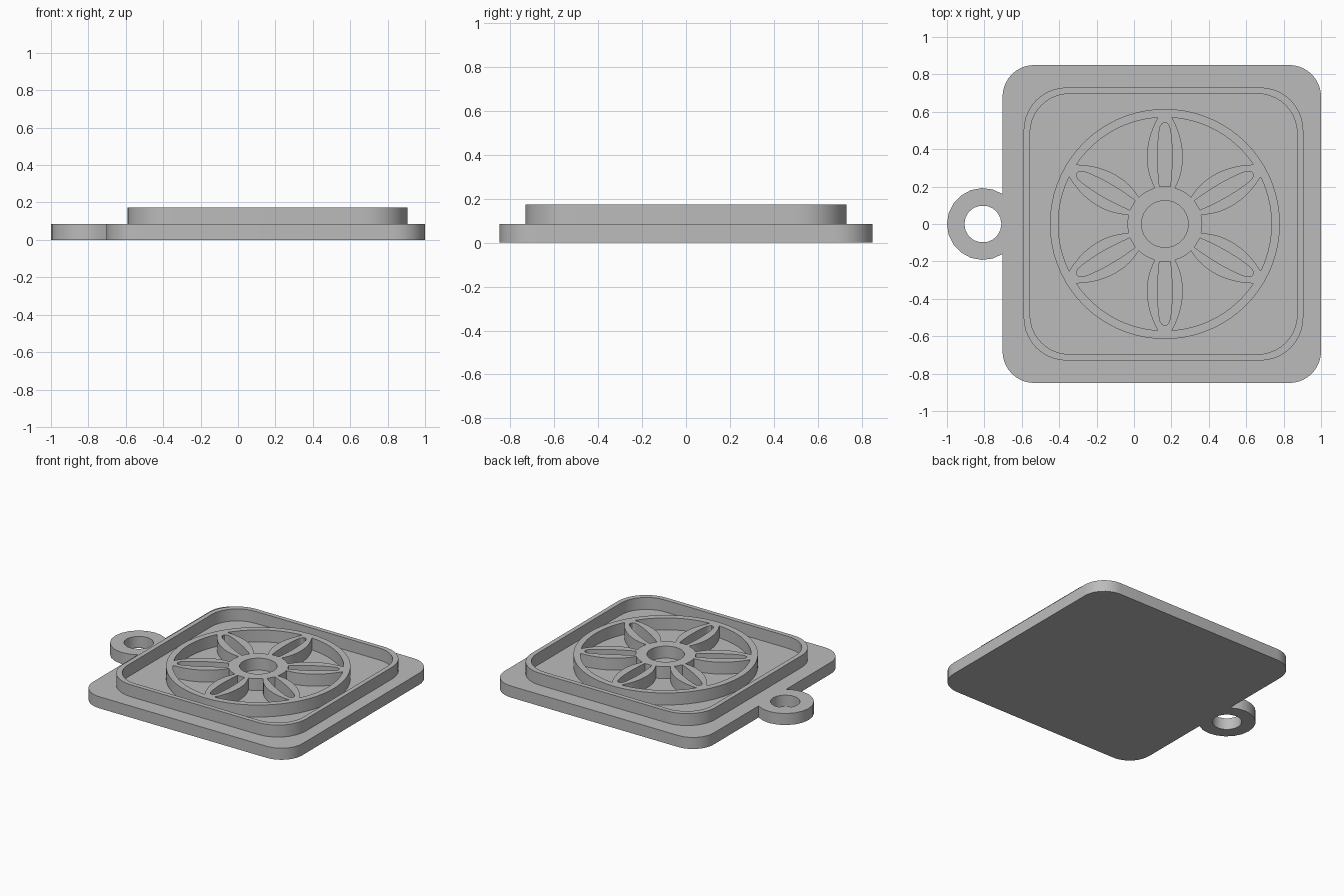
import bpy
import bmesh
from math import pi, cos, sin, asin, acos, radians

if "Cube" in bpy.data.objects:
    bpy.data.objects.remove(bpy.data.objects["Cube"], do_unlink=True)

BASE_TOP, RIM_TOP = 0.085, 0.173
WHEEL_X = 0.165
PLATE_LEFT = -0.703

grey = bpy.data.materials.new("plain grey")
grey.diffuse_color = (0.5, 0.5, 0.5, 1)
grey.use_nodes = True
grey.node_tree.nodes["Principled BSDF"].inputs["Base Color"].default_value = (0.5, 0.5, 0.5, 1)


def arc(r, a, b, n, cx=0.0, cy=0.0):
    """Points along an arc from angle a to b, both ends included."""
    return [(cx + r * cos(a + (b - a) * i / n), cy + r * sin(a + (b - a) * i / n))
            for i in range(n + 1)]


def circle(r, n, cx=0.0):
    return arc(r, 0, 2 * pi, n, cx)[:-1]


def rounded_rect(x0, x1, half_y, r):
    corners = [(x1 - r, half_y - r), (x0 + r, half_y - r),
               (x0 + r, r - half_y), (x1 - r, r - half_y)]
    return [p for i, (x, y) in enumerate(corners)
            for p in arc(r, i * pi / 2, (i + 1) * pi / 2, 10, x, y)]


def turn(points, a):
    return [(x * cos(a) - y * sin(a), x * sin(a) + y * cos(a)) for x, y in points]


def plate(name, loops, z0, z1, x=0.0):
    """Extrude a flat outline; loops inside the first become openings."""
    curve = bpy.data.curves.new(name + "_outline", "CURVE")
    curve.dimensions = "2D"
    curve.fill_mode = "BOTH"
    curve.extrude = (z1 - z0) / 2
    for loop in loops:
        spline = curve.splines.new("POLY")
        spline.points.add(len(loop) - 1)
        for point, (px, py) in zip(spline.points, loop):
            point.co = (px, py, 0, 1)
        spline.use_cyclic_u = True
    temp = bpy.data.objects.new(name + "_outline", curve)
    bpy.context.collection.objects.link(temp)
    bpy.context.view_layer.update()
    graph = bpy.context.evaluated_depsgraph_get()
    mesh = bpy.data.meshes.new_from_object(temp.evaluated_get(graph))
    bpy.data.objects.remove(temp, do_unlink=True)

    bm = bmesh.new()
    bm.from_mesh(mesh)
    bmesh.ops.remove_doubles(bm, verts=bm.verts, dist=0.0002)
    bmesh.ops.recalc_face_normals(bm, faces=bm.faces)
    bmesh.ops.translate(bm, verts=bm.verts, vec=(x, 0, (z0 + z1) / 2))
    bm.to_mesh(mesh)
    bm.free()
    mesh.name = name
    mesh.materials.clear()
    mesh.materials.append(grey)
    obj = bpy.data.objects.new(name, mesh)
    bpy.context.collection.objects.link(obj)
    bpy.ops.object.select_all(action="DESELECT")
    obj.select_set(True)
    bpy.context.view_layer.objects.active = obj
    bpy.ops.object.shade_smooth_by_angle(angle=radians(30))
    return obj


# Base plate
plate("base_plate", [rounded_rect(PLATE_LEFT, 1.0, 0.85, 0.17)], 0, BASE_TOP)

# Hanging loop, cut off flat where it meets the plate
LOOP_X, LOOP_R = -0.808, 0.192
meet = acos((PLATE_LEFT - LOOP_X) / LOOP_R)
plate("hanging_loop",
      [arc(LOOP_R, meet, 2 * pi - meet, 14, LOOP_X), circle(0.099, 18, LOOP_X)],
      0, BASE_TOP)

# Raised square rim
plate("square_rim",
      [rounded_rect(-0.59, 0.905, 0.73, 0.23), rounded_rect(-0.556, 0.872, 0.696, 0.21)],
      BASE_TOP, RIM_TOP)

# Flower wheel: ring, hub and six petals, left by cutting windows and slots
HUB_R, RING_R = 0.2, 0.57


def petal_half_width(r):
    return 0.096 - 1.446 * (r - 0.37) ** 2


def petal_side(sign):
    """One curved petal edge from hub to ring, for a petal along +x."""
    points = []
    for i in range(15):
        r = HUB_R + (RING_R - HUB_R) * i / 14
        a = sign * asin(petal_half_width(r) / r)
        points.append((r * cos(a), r * sin(a)))
    return points


hub_a = asin(petal_half_width(HUB_R) / HUB_R)
ring_a = asin(petal_half_width(RING_R) / RING_R)
step = pi / 3
window = (petal_side(1)
          + arc(RING_R, ring_a, step - ring_a, 14)[1:-1]
          + turn(petal_side(-1), step)[::-1]
          + arc(HUB_R, step - hub_a, hub_a, 4)[1:-1])

slot_side = [(0.2, 0.029), (0.25, 0.034), (0.31, 0.038), (0.37, 0.039), (0.43, 0.037),
             (0.49, 0.031), (0.52, 0.025), (0.535, 0.016), (0.542, 0.006)]
slot = slot_side + [(x, -y) for x, y in reversed(slot_side)]

loops = [circle(0.615, 72), circle(0.125, 40)]
for k in range(6):
    angle = pi / 6 + k * step
    loops += [turn(window, angle), turn(slot, angle)]
plate("flower_wheel", loops, BASE_TOP, RIM_TOP, WHEEL_X)
